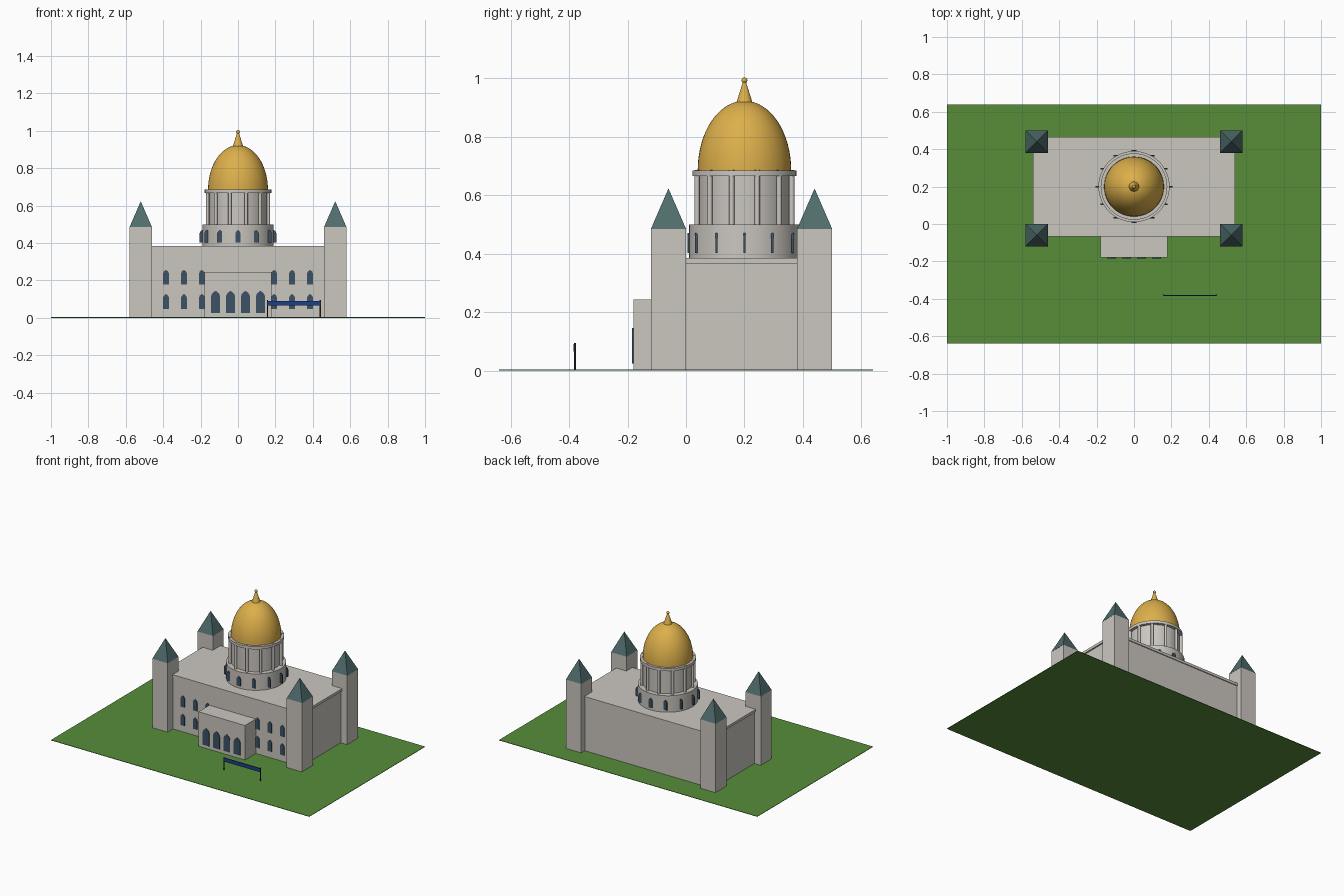
import bpy
import bmesh
import math

cube = bpy.data.objects.get("Cube")
if cube:
    bpy.data.objects.remove(cube, do_unlink=True)


def material(name, rgb):
    m = bpy.data.materials.new(name)
    m.use_nodes = True
    m.diffuse_color = (*rgb, 1)
    bsdf = next(n for n in m.node_tree.nodes if n.type == 'BSDF_PRINCIPLED')
    bsdf.inputs["Base Color"].default_value = (*rgb, 1)
    bsdf.inputs["Roughness"].default_value = 0.8
    return m


stone = material("pale stone", (0.60, 0.57, 0.53))
gold = material("gold", (0.72, 0.43, 0.07))
slate = material("green slate", (0.08, 0.15, 0.15))
glass = material("dark blue glass", (0.045, 0.085, 0.13))
grass = material("grass green", (0.095, 0.27, 0.042))
blue = material("banner blue", (0.012, 0.05, 0.25))
black = material("dark metal", (0.012, 0.012, 0.015))

CY = 0.20  # centre line of the building in y


def finish(name, mat, smooth=False):
    ob = bpy.context.object
    ob.name = name
    ob.data.materials.append(mat)
    if smooth:
        bpy.ops.object.shade_smooth_by_angle(angle=math.radians(35))
    return ob


def box(name, mat, x, y, z):
    """Box from (min, max) ranges."""
    bpy.ops.mesh.primitive_cube_add(size=1, location=[sum(r) / 2 for r in (x, y, z)])
    ob = finish(name, mat)
    size = [r[1] - r[0] for r in (x, y, z)]
    for v in ob.data.vertices:
        v.co = [c * s for c, s in zip(v.co, size)]
    return ob


def drum(name, mat, r1, z1, z2, r2=None, x=0, y=CY, sides=48, smooth=True, turn=0):
    """Upright cylinder, or a cone when the upper radius differs."""
    bpy.ops.mesh.primitive_cone_add(vertices=sides, radius1=r1, radius2=r1 if r2 is None else r2,
                                    depth=z2 - z1, location=(x, y, (z1 + z2) / 2),
                                    rotation=(0, 0, turn))
    return finish(name, mat, smooth)


def windows(name, spots, width, height, depth):
    """Arched plates facing front; spots hold the sill centres."""
    half = [(0.5, 0), (0.5, 0.74), (0.36, 0.88), (0, 1)]
    outline = half + [(-u, v) for u, v in half[2::-1]]
    bm = bmesh.new()
    for x, y, z in spots:
        face = bm.faces.new([bm.verts.new((x + u * width, y - depth / 2, z + v * height))
                             for u, v in outline])
        ext = bmesh.ops.extrude_face_region(bm, geom=[face])
        bmesh.ops.translate(bm, vec=(0, depth, 0),
                            verts=[g for g in ext["geom"] if isinstance(g, bmesh.types.BMVert)])
    bmesh.ops.recalc_face_normals(bm, faces=bm.faces)
    me = bpy.data.meshes.new(name)
    bm.to_mesh(me)
    bm.free()
    me.materials.append(glass)
    bpy.context.collection.objects.link(bpy.data.objects.new(name, me))


# Lawn
box("lawn", grass, (-1, 1), (-0.64, 0.64), (0, 0.003))

# Main hall, roof slab and entrance block
box("main_hall", stone, (-0.53, 0.53), (-0.06, 0.46), (0.002, 0.367))
box("roof_slab", stone, (-0.54, 0.54), (-0.066, 0.466), (0.367, 0.385))
box("entrance_block", stone, (-0.18, 0.18), (-0.18, -0.05), (0.002, 0.244))

# Corner towers with pyramid roofs
for side, sx in (("right", -1), ("left", 1)):
    for end, ty in (("front", -0.06), ("back", 0.44)):
        tx = sx * 0.52
        box(f"{end}_{side}_tower", stone, (tx - 0.059, tx + 0.059), (ty - 0.06, ty + 0.06), (0.002, 0.485))
        drum(f"{end}_{side}_tower_roof", slate, 0.06 * math.sqrt(2), 0.485, 0.623, 0, tx, ty,
             sides=4, smooth=False, turn=math.pi / 4)

# Front windows
windows("hall_windows", [(s * x, -0.06, z) for s in (-1, 1) for x in (0.193, 0.289, 0.385)
                         for z in (0.048, 0.177)], 0.032, 0.08, 0.008)
windows("entrance_windows", [(x, -0.18, 0.025) for x in (-0.12, -0.04, 0.04, 0.12)], 0.05, 0.12, 0.008)

# Dome base ring with its small windows
drum("dome_base", stone, 0.19, 0.385, 0.5)
ring = [math.radians(30 * i) for i in range(12)]
windows("dome_base_windows", [(0.191 * math.cos(a), CY + 0.191 * math.sin(a), 0.402) for a in ring],
        0.028, 0.068, 0.008)

# Colonnade
drum("colonnade_core", stone, 0.158, 0.5, 0.666)
for i, a in enumerate(ring):
    a += math.radians(15)
    drum(f"column_{i + 1}", stone, 0.009, 0.5, 0.687, x=0.168 * math.cos(a),
         y=CY + 0.168 * math.sin(a), sides=12)
drum("colonnade_cornice", stone, 0.178, 0.666, 0.685)

# Dome: upper half of a stretched sphere
bpy.ops.mesh.primitive_uv_sphere_add(segments=48, ring_count=32, radius=1, location=(0, CY, 0.685))
dome = finish("dome", gold)
bm = bmesh.new()
bm.from_mesh(dome.data)
bmesh.ops.delete(bm, geom=[v for v in bm.verts if v.co.z < -0.01], context='VERTS')
bmesh.ops.scale(bm, vec=(0.16, 0.16, 0.238), verts=bm.verts)
bm.to_mesh(dome.data)
bm.free()
bpy.ops.object.shade_smooth_by_angle(angle=math.radians(35))

# Finial
drum("finial_cone", gold, 0.029, 0.912, 0.995, 0.003, sides=24)
bpy.ops.mesh.primitive_uv_sphere_add(segments=16, ring_count=10, radius=0.01, location=(0, CY, 0.993))
finish("finial_ball", gold, True)

# Banner on two posts
for side, px in (("right", 0.158), ("left", 0.44)):
    box(f"banner_{side}_post", black, (px - 0.003, px + 0.003), (-0.383, -0.377), (0.002, 0.094))
box("banner", blue, (0.158, 0.44), (-0.385, -0.379), (0.065, 0.091))
